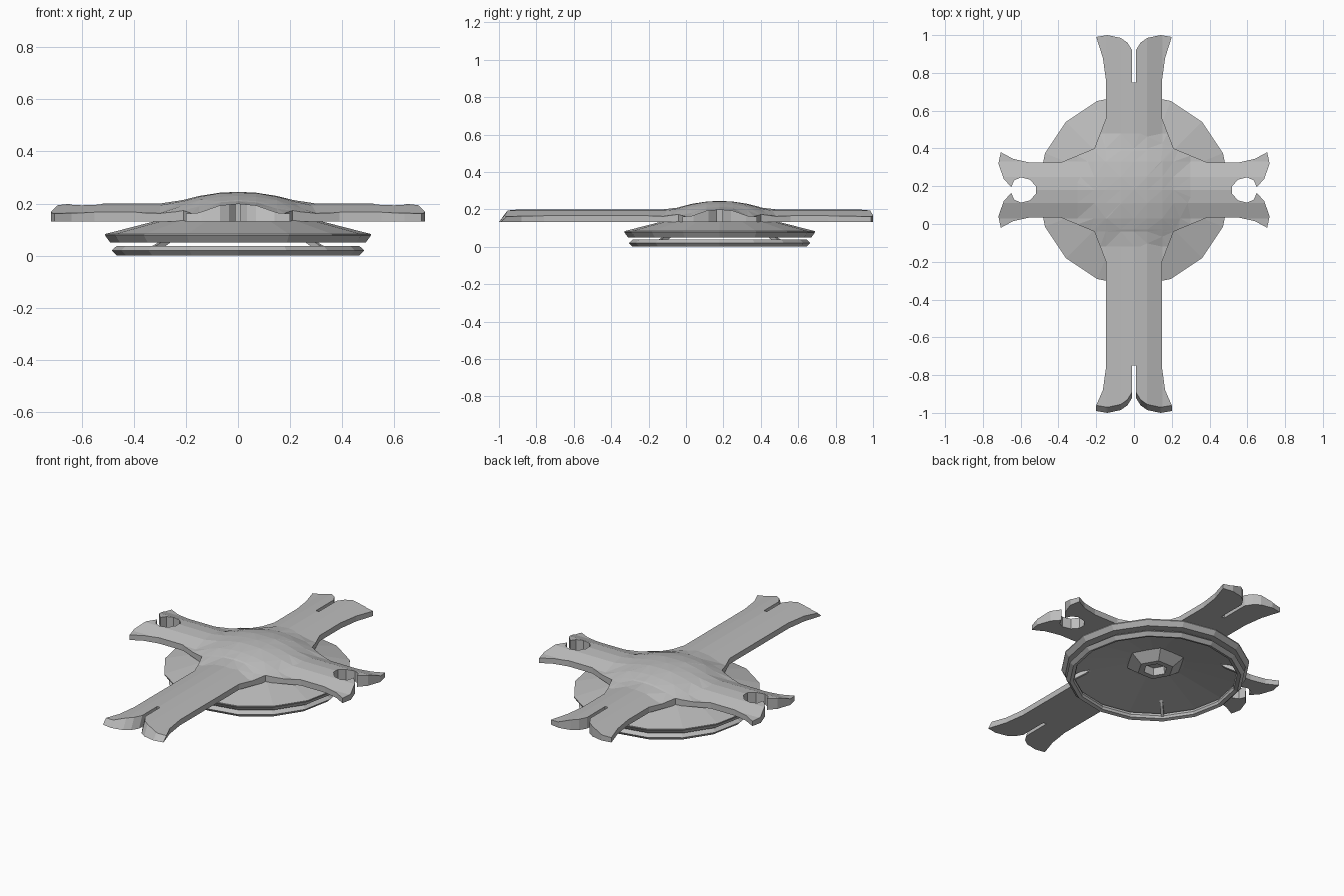
import bpy, bmesh, math
from mathutils import Vector

cube = bpy.data.objects.get("Cube")
if cube:
    bpy.data.objects.remove(cube)

CENTER_Y = 0.18
grey = bpy.data.materials.new("plain_grey")
grey.use_nodes = True
COLOUR = (0.5, 0.5, 0.5, 1)
grey.diffuse_color = COLOUR
grey.node_tree.nodes["Principled BSDF"].inputs["Base Color"].default_value = COLOUR


def finish(name, bm):
    bmesh.ops.recalc_face_normals(bm, faces=bm.faces)
    mesh = bpy.data.meshes.new(name)
    bm.to_mesh(mesh)
    bm.free()
    mesh.materials.append(grey)
    obj = bpy.data.objects.new(name, mesh)
    obj.location.y = CENTER_Y
    bpy.context.collection.objects.link(obj)
    return obj


def lathe(name, profile, sides, closed=True):
    """Turn a closed (radius, height) profile around the vertical axis."""
    bm = bmesh.new()
    rings = []
    for r, z in profile:
        if r == 0:
            rings.append([bm.verts.new((0, 0, z))] * sides)
        else:
            angles = [math.tau * i / sides for i in range(sides)]
            rings.append([bm.verts.new((r * math.cos(a), r * math.sin(a), z)) for a in angles])
    pairs = list(zip(rings, rings[1:]))
    if closed:
        pairs.append((rings[-1], rings[0]))
    for a, b in pairs:
        for i in range(sides):
            j = (i + 1) % sides
            corners = list(dict.fromkeys((a[i], a[j], b[j], b[i])))
            if len(corners) > 2:
                bm.faces.new(corners)
    return finish(name, bm)


def ramp(value, points):
    """Piecewise linear lookup."""
    for (a, za), (b, zb) in zip(points, points[1:]):
        if value <= b:
            return za + (zb - za) * (value - a) / (b - a)
    return points[-1][1]


ARM = [(0, 0.2), (0.07, 0.193), (0.15, 0.165), (0.21, 0.16)]
DOME = [(0, 0.245), (0.1, 0.24), (0.2, 0.218), (0.3, 0.175), (0.36, 0.15)]


def shell_height(x, y):
    along = min(abs(x), abs(y))
    return max(ramp(along, ARM), ramp(math.hypot(x, y), DOME))


# Cross-shaped shell: one quarter of the outline, from the slot to the round notch
quarter = [(0.01, 0.57), (0.01, 0.74), (0.035, 0.78), (0.07, 0.805), (0.14, 0.82),
           (0.2, 0.81), (0.165, 0.7), (0.148, 0.58), (0.148, 0.38), (0.21, 0.22),
           (0.39, 0.145), (0.55, 0.145), (0.64, 0.165), (0.705, 0.2), (0.718, 0.14),
           (0.69, 0.06), (0.65, 0.015), (0.635, 0.05), (0.6, 0.067), (0.55, 0.055),
           (0.52, 0.02)]
front = [(x, -y - (0.36 if y > 0.5 else 0)) for x, y in quarter]
half = quarter + front[::-1]
outline = half + [(-x, y) for x, y in half[::-1]]

bm = bmesh.new()
face = bm.faces.new([bm.verts.new((x, y, 0)) for x, y in outline])
bmesh.ops.triangulate(bm, faces=[face])
cuts = [(axis, d) for axis in ((1, 0, 0), (0, 1, 0))
        for d in (-0.3, -0.21, -0.15, -0.07, 0, 0.07, 0.15, 0.21, 0.3)]
cuts += [((1, 1, 0), 0), ((1, -1, 0), 0)]
for normal, d in cuts:
    n = Vector(normal)
    bmesh.ops.bisect_plane(bm, geom=bm.verts[:] + bm.edges[:] + bm.faces[:],
                           plane_co=n * d, plane_no=n, dist=0.0005)
bmesh.ops.triangulate(bm, faces=bm.faces[:])
top = bm.verts[:]
bmesh.ops.extrude_face_region(bm, geom=bm.faces[:], use_keep_orig=True)
top_set = set(top)
for v in bm.verts:
    if v in top_set:
        v.co.z = shell_height(v.co.x, v.co.y)
        if v.co.y < -1.1:  # sloped front tips
            v.co.y += 0.03
    else:
        v.co.z = 0.132
finish("cross_shell", bm)

# Upper dish with a hollow underside
lathe("upper_dish", [(0, 0.16), (0.2, 0.15), (0.3, 0.137), (0.51, 0.083), (0.51, 0.077),
                     (0.49, 0.05), (0.46, 0.052), (0.16, 0.1), (0, 0.11)], 16, closed=False)

# Six-sided hub with a socket under the dish
lathe("bottom_hub", [(0.17, 0.105), (0.1, 0.055), (0.065, 0.055), (0.06, 0.1), (0, 0.1)],
      6, closed=False)

# Thin lower ring
lathe("lower_ring", [(0.485, 0.02), (0.465, 0.038), (0.445, 0.036), (0.44, 0.02),
                     (0.445, 0.006), (0.465, 0.0)], 16)

# Four diagonal fins joining the ring to the dish
fin_profile = [(0.45, 0.012), (0.46, 0.036), (0.39, 0.066), (0.35, 0.072), (0.38, 0.048)]
for k, label in enumerate(("back_left", "back_right", "front_right", "front_left")):
    bm = bmesh.new()
    sides = [[bm.verts.new((r, w, z)) for r, z in fin_profile] for w in (-0.008, 0.008)]
    for s in sides:
        bm.faces.new(s)
    count = len(fin_profile)
    for i in range(count):
        j = (i + 1) % count
        bm.faces.new((sides[0][i], sides[0][j], sides[1][j], sides[1][i]))
    fin = finish("fin_" + label, bm)
    fin.rotation_euler.z = math.pi / 4 + k * math.pi / 2
